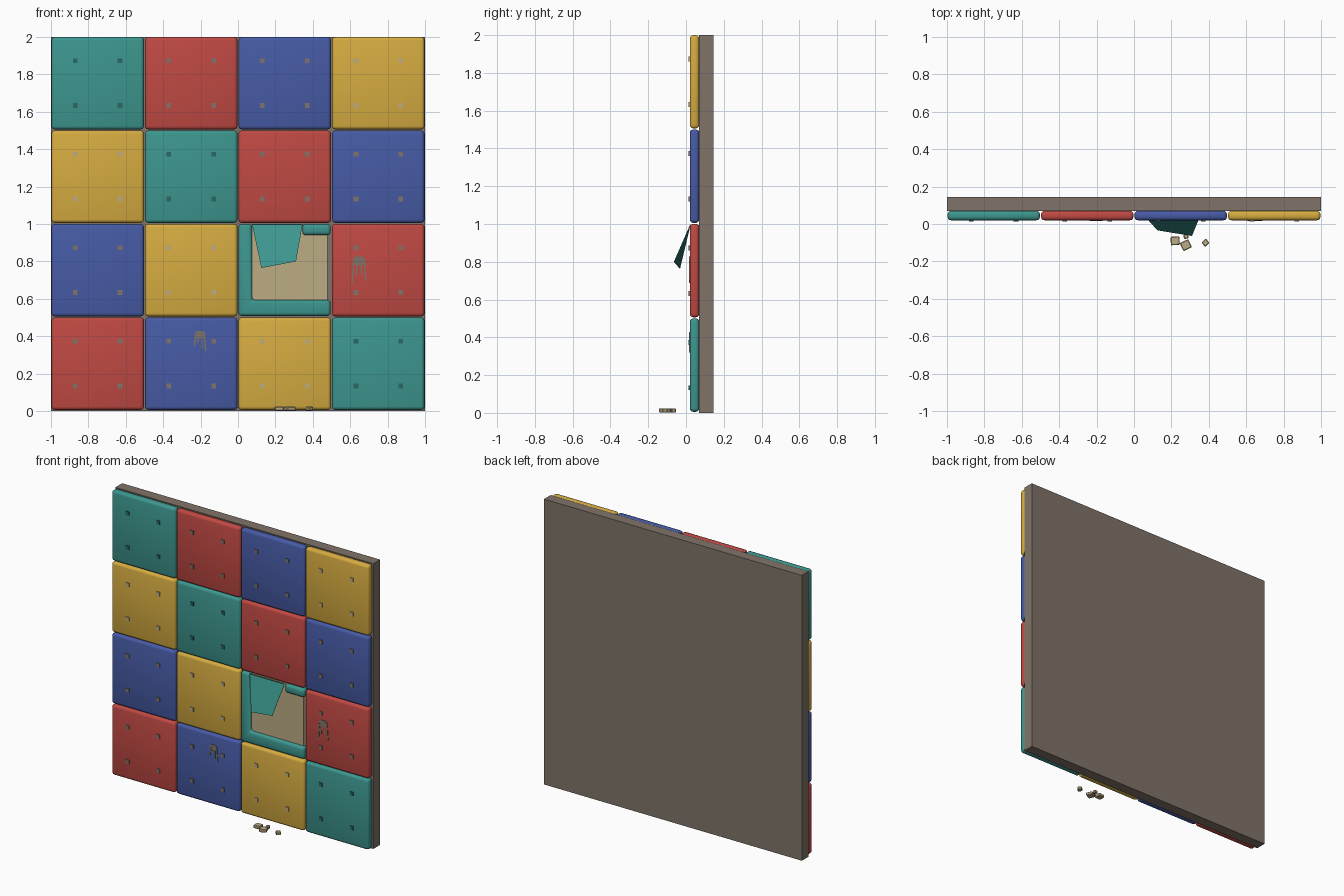
import bpy, bmesh
from math import radians
from mathutils import Matrix, Vector

cube = bpy.data.objects.get("Cube")
if cube:
    bpy.data.objects.remove(cube)


def material(name, rgb):
    lin = [((c / 255 + 0.055) / 1.055) ** 2.4 for c in rgb]
    m = bpy.data.materials.new(name)
    m.use_nodes = True
    m.diffuse_color = (*lin, 1)
    m.node_tree.nodes["Principled BSDF"].inputs["Base Color"].default_value = (*lin, 1)
    return m


teal = material("teal", (61, 150, 143))
red = material("red", (192, 73, 67))
blue = material("blue", (71, 91, 166))
yellow = material("yellow", (214, 172, 65))
foam = material("foam_tan", (188, 172, 132))
brown = material("board_brown", (128, 116, 104))
dark = material("dark_teal", (42, 104, 99))
tile_colours = [teal, red, blue, yellow]
button_colours = [dark, brown, brown, foam]


def finish(name, bm, mats):
    bmesh.ops.recalc_face_normals(bm, faces=bm.faces)
    mesh = bpy.data.meshes.new(name)
    bm.to_mesh(mesh)
    bm.free()
    for m in mats:
        mesh.materials.append(m)
    ob = bpy.data.objects.new(name, mesh)
    bpy.context.collection.objects.link(ob)
    return ob


def soften(ob, width):
    mod = ob.modifiers.new("rounded_edges", "BEVEL")
    mod.width, mod.segments = width, 3
    ob.data.polygons.foreach_set("use_smooth", [True] * len(ob.data.polygons))


def add_box(bm, lo, hi):
    lo, hi = Vector(lo), Vector(hi)
    mat = Matrix.Translation((lo + hi) / 2) @ Matrix.Diagonal((*(hi - lo), 1))
    bmesh.ops.create_cube(bm, size=1, matrix=mat)


def box(name, lo, hi, mat, bevel=0):
    bm = bmesh.new()
    add_box(bm, lo, hi)
    ob = finish(name, bm, [mat])
    if bevel:
        soften(ob, bevel)
    return ob


def add_plate(bm, outline, front, back):
    """Extrude an (x, z) outline between two depths."""
    face = bm.faces.new([bm.verts.new((x, front, z)) for x, z in outline])
    new = bmesh.ops.extrude_face_region(bm, geom=[face])["geom"]
    bmesh.ops.translate(bm, vec=(0, back - front, 0),
                        verts=[v for v in new if isinstance(v, bmesh.types.BMVert)])


# Backing board
box("backing_board", (-1, 0.07, 0), (1, 0.145, 2), brown)

# Padded tiles with four buttons each, colours running diagonally
half = 0.247
for row in range(4):
    for col in range(4):
        if (row, col) == (2, 2):
            continue
        x, z = -0.75 + 0.5 * col, 1.753 - 0.5 * row
        k = (col - row) % 4
        box(f"padded_tile_{row}_{col}", (x - half, 0.02, z - half),
            (x + half, 0.07, z + half), tile_colours[k], 0.018)
        bm = bmesh.new()
        for sx in (-0.12, 0.12):
            for sz in (-0.12, 0.12):
                add_box(bm, (x + sx - 0.013, 0.014, z + sz - 0.013),
                        (x + sx + 0.013, 0.024, z + sz + 0.013))
        finish(f"tile_buttons_{row}_{col}", bm, [button_colours[k]])

# Torn tile: L-shaped remnant, top scrap and exposed foam
bm = bmesh.new()
add_plate(bm, [(0.003, 0.508), (0.495, 0.508), (0.495, 0.593),
               (0.075, 0.593), (0.075, 1), (0.003, 1)], 0.02, 0.07)
soften(finish("torn_tile_border", bm, [teal]), 0.018)
box("torn_tile_scrap", (0.345, 0.02, 0.94), (0.495, 0.07, 1), teal, 0.018)
box("exposed_foam", (0.07, 0.045, 0.58), (0.478, 0.07, 0.995), foam)

# Hanging cloth flap, dark on its inner side
bm = bmesh.new()
flap = [Vector(p) for p in ((0.075, 0.022, 0.998), (0.345, 0.022, 0.998),
                            (0.31, -0.064, 0.8), (0.125, -0.034, 0.765))]
rear = [p + Vector((0, 0.003, 0.001)) for p in flap]
a, b = ([bm.verts.new(p) for p in pts] for pts in (flap, rear))
bm.faces.new(a)
bm.faces.new(b).material_index = 1
for i in range(4):
    j = (i + 1) % 4
    bm.faces.new((a[i], a[j], b[j], b[i])).material_index = 1
finish("torn_flap", bm, [teal, dark])


# Grimy stains: a blob with thin drips
def stain(name, x, z, size, drips):
    bm = bmesh.new()
    blob = [(-0.7, -0.4), (0.7, -0.4), (1, 0.2), (0.6, 0.9), (-0.6, 0.9), (-1, 0.2)]
    add_plate(bm, [(x + px * size, z + pz * size) for px, pz in blob], 0.017, 0.021)
    for top, end, length in drips:
        xt, xe, w = x + top * size, x + end * size, 0.004
        zt, ze = z + 0.1 * size, z - length * size
        add_plate(bm, [(xt - w, zt), (xe - w, ze), (xe + w, ze), (xt + w, zt)],
                  0.0165, 0.021)
    finish(name, bm, [brown])


stain("stain_on_red", 0.647, 0.795, 0.036,
      [(-0.8, -1, 3), (-0.3, -0.4, 1.8), (0.3, 0.3, 1.8), (0.8, 1, 2.7)])
stain("stain_on_blue", -0.203, 0.402, 0.03,
      [(-0.8, -1, 1.8), (-0.3, -0.4, 1.2), (0.3, 0.3, 2.2), (0.8, 1, 2.7)])

# Foam crumbs on the floor
crumbs = [(0.22, -0.09, 0.048, 3), (0.277, -0.113, 0.05, 25),
          (0.278, -0.067, 0.025, 10), (0.382, -0.1, 0.032, 42)]
for i, (x, y, size, turn) in enumerate(crumbs):
    bm = bmesh.new()
    mat = (Matrix.Translation((x, y, 0.013)) @ Matrix.Rotation(radians(turn), 4, "Z")
           @ Matrix.Diagonal((size, size * 0.95, 0.022, 1)))
    bmesh.ops.create_cube(bm, size=1, matrix=mat)
    bmesh.ops.bevel(bm, geom=bm.edges[:], offset=0.004, segments=1, affect="EDGES")
    finish(f"foam_crumb_{i}", bm, [foam])
